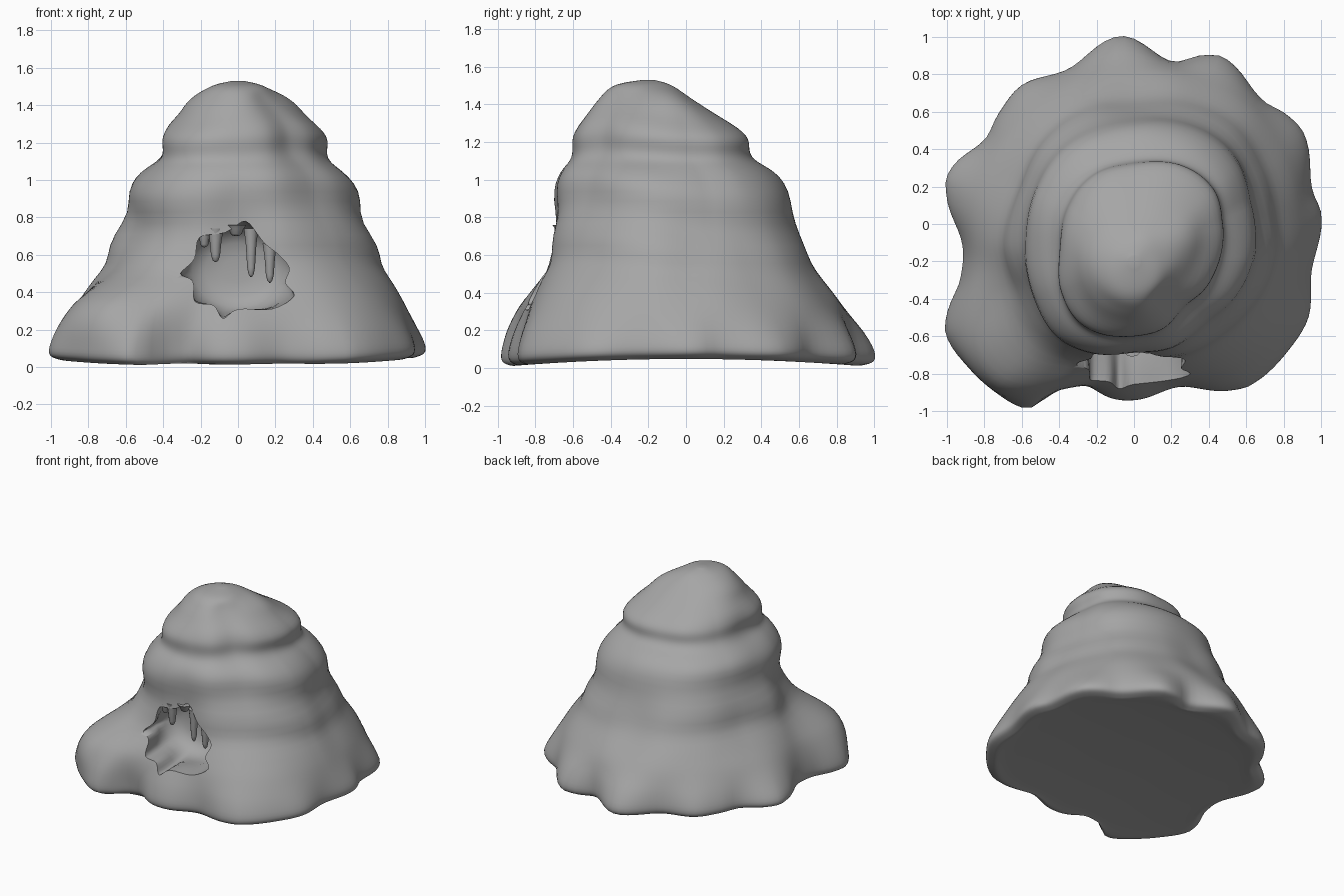
import bpy, bmesh, math

if "Cube" in bpy.data.objects:
    bpy.data.objects.remove(bpy.data.objects["Cube"])

CX, CY, N = 0.0, -0.2, 144   # loft axis and ring resolution

# Plan outlines (x, y) at increasing heights
foot = [(1,.04),(.95,.2),(.91,.47),(.82,.58),(.68,.67),(.49,.88),(.37,.9),(.2,.87),(-.07,1),
        (-.35,.83),(-.6,.74),(-.73,.58),(-.8,.45),(-.97,.3),(-1,.18),(-.92,-.1),(-.93,-.3),
        (-1,-.5),(-1,-.6),(-.9,-.75),(-.65,-.96),(-.55,-.98),(-.4,-.88),(-.27,-.86),(-.12,-.93),
        (0,-.94),(.25,-.87),(.55,-.88),(.67,-.83),(.82,-.68),(.93,-.5),(.95,-.25)]
waist = [(.74,-.2),(.72,.05),(.65,.3),(.52,.5),(.25,.63),(0,.64),(-.25,.62),(-.48,.47),(-.62,.2),
         (-.69,-.12),(-.61,-.35),(-.47,-.6),(-.3,-.69),(0,-.7),(.3,-.7),(.55,-.55)]
chest = [(.6,-.2),(.58,.1),(.53,.28),(.38,.43),(.15,.51),(-.1,.5),(-.35,.4),(-.5,.2),(-.55,-.12),
         (-.51,-.38),(-.38,-.6),(-.2,-.68),(0,-.68),(.2,-.65),(.38,-.51),(.52,-.38)]
shoulder = [(.43,-.2),(.44,0),(.4,.15),(.25,.27),(0,.29),(-.2,.24),(-.33,.1),(-.38,-.15),
            (-.36,-.35),(-.25,-.52),(0,-.585),(.15,-.55),(.26,-.44),(.37,-.34)]
crown = [(.27,-.2),(.28,-.05),(.15,.03),(0,.04),(-.15,0),(-.26,-.15),(-.22,-.35),(-.1,-.45),
         (.05,-.46),(.14,-.38),(.22,-.29)]
tip = [(.14,-.2),(.1,-.1),(-.05,-.1),(-.14,-.2),(-.08,-.36),(.06,-.36)]


def cat(a, b, c, d, t):
    return b + .5*t*(c - a + t*(2*a - 5*b + 4*c - d + t*(3*(b - c) + d - a)))


def radii(pts):
    """Resample an outline to N smooth polar radii about the axis."""
    p = sorted((math.atan2(y - CY, x - CX) % math.tau, math.hypot(x - CX, y - CY)) for x, y in pts)
    m, out = len(p), []
    for k in range(N):
        a = math.tau*k/N
        i = max([j for j in range(m) if p[j][0] <= a + 1e-6], default=-1)
        a0, a1 = p[i % m][0], p[(i + 1) % m][0]
        t = ((a - a0) % math.tau)/((a1 - a0) % math.tau) if a - a0 > 1e-6 or i < 0 else 0
        out.append(cat(*[p[(i + j) % m][1] for j in (-1, 0, 1, 2)], t))
    return out


def blur(r, w):
    return [sum(r[(k + j) % N] for j in range(-w, w + 1))/(2*w + 1) for k in range(N)]


def loft(name, rings):
    """Skin a list of closed rings and cap both ends."""
    bm = bmesh.new()
    vs = [[bm.verts.new(c) for c in r] for r in rings]
    n = len(vs[0])
    for lo, hi in zip(vs, vs[1:]):
        for i in range(n):
            bm.faces.new((lo[i], lo[(i+1) % n], hi[(i+1) % n], hi[i]))
    bm.faces.new(vs[0][::-1])
    bm.faces.new(vs[-1])
    bmesh.ops.recalc_face_normals(bm, faces=bm.faces)
    me = bpy.data.meshes.new(name)
    bm.to_mesh(me)
    bm.free()
    ob = bpy.data.objects.new(name, me)
    bpy.context.collection.objects.link(ob)
    return ob


stone = bpy.data.materials.new("stone")
stone.diffuse_color = (.38, .38, .38, 1)
stone.use_nodes = True
stone.node_tree.nodes["Principled BSDF"].inputs["Base Color"].default_value = stone.diffuse_color


def finish(ob, deg):
    ob.data.materials.clear()
    ob.data.materials.append(stone)
    bpy.ops.object.select_all(action='DESELECT')
    ob.select_set(True)
    bpy.context.view_layer.objects.active = ob
    bpy.ops.object.shade_smooth_by_angle(angle=math.radians(deg))


# Rock mound: slightly arched underside, flared foot, bulging front-left lobe
F, W, C, S = radii(foot), radii(waist), radii(chest), radii(shoulder)
mix = lambda a, b, t: [u + (v - u)*t for u, v in zip(a, b)]
scale = lambda r, s: [v*s for v in r]
lobe = [math.exp(-((math.tau*k/N - math.radians(220))/.5)**2) for k in range(N)]
flare = [f + (w - f)*(.38 - .24*l) for f, w, l in zip(blur(F, 5), W, lobe)]
keys = [(.05, [.03]*N), (.05, scale(blur(F, 8), .4)), (.045, scale(blur(F, 6), .82)),
        (.045, scale(F, .95)), (.11, F), (.33, flare), (.6, W), (.98, C), (1.12, mix(C, S, .72)),
        (1.25, S), (1.42, blur(radii(crown), 3)), (1.5, blur(radii(tip), 6)), (1.53, [.03]*N)]
rings, STEPS = [], 7
for s in range(len(keys) - 1):
    q = [keys[min(max(s + j, 0), len(keys) - 1)] for j in (-1, 0, 1, 2)]
    for t in range(STEPS + (s == len(keys) - 2)):
        t /= STEPS
        z = cat(*[k[0] for k in q], t)
        ring = []
        for k in range(N):
            a = math.tau*k/N
            r = cat(*[c[1][k] for c in q], t)
            # Gentle slanted strata on the sides
            w = max(0, min(1, (z - .45)/.15))*max(0, min(1, (1.4 - z)/.1))
            w *= .004 + .011*abs(math.cos(a))
            r += w*math.sin(math.tau*(z - .57 + .06*math.sin(2*a))/.31)
            y = CY + r*math.sin(a)
            zz = z + (.01 - .055*y*y)*max(0, 1 - z/.2)
            ring.append((CX + r*math.cos(a), y, max(zz, .002)))
        rings.append(ring)
rock = loft("rock_mound", rings)

# Cave hollow: ragged mouth opening into a shallow rounded alcove
mouth = [(-.31,.5),(-.24,.46),(-.23,.35),(-.13,.33),(-.08,.26),(0,.31),(.18,.31),(.3,.38),(.25,.45),
         (.27,.53),(.2,.6),(.12,.66),(.04,.79),(-.06,.71),(-.2,.7),(-.22,.58)]
M = len(mouth)
mouth = [tuple(cat(*[mouth[(i + j) % M][c] for j in (-1, 0, 1, 2)], t/4) for c in (0, 1))
         for i in range(M) for t in range(4)]
stages = [(-1.1, 1, 0), (-.8, 1, 0), (-.68, 1.02, .3), (-.6, 1.08, .7), (-.52, 1.05, 1),
          (-.46, .9, 1), (-.43, .65, 1), (-.42, .3, 1)]
cut_rings = []
for y, s, rnd in stages:
    ring = []
    for x, z in mouth:
        a = math.atan2(z - .52, x)
        x += (.27*math.cos(a) - x)*rnd
        z += (.52 + .22*math.sin(a) - z)*rnd
        ring.append((x*s, y, .52 + (z - .52)*s))
    cut_rings.append(ring)
cutter = loft("cave_cutter", cut_rings)
cutter.hide_render = True
mod = rock.modifiers.new("cave", 'BOOLEAN')
mod.operation, mod.solver, mod.object = 'DIFFERENCE', 'EXACT', cutter
bpy.context.view_layer.objects.active = rock
bpy.ops.object.modifier_apply(modifier=mod.name)
bpy.data.objects.remove(cutter)
finish(rock, 60)

# Stalactites hanging from the mouth: x, top z, tip z, radius
for i, (x, top, end, r) in enumerate([(-.12,.74,.56,.04), (.07,.74,.48,.035), (.17,.66,.45,.035),
                                      (-.01,.76,.7,.05), (-.18,.72,.64,.035)]):
    prof = [(0, 1.1), (.35, .8), (.8, .6), (.94, .4), (1, .08)]
    st = loft(f"stalactite_{i+1}", [[(x + r*k*math.cos(a), -.655 + r*k*math.sin(a), top + (end - top)*t)
              for a in [math.tau*j/12 for j in range(12)]] for t, k in prof])
    finish(st, 60)
